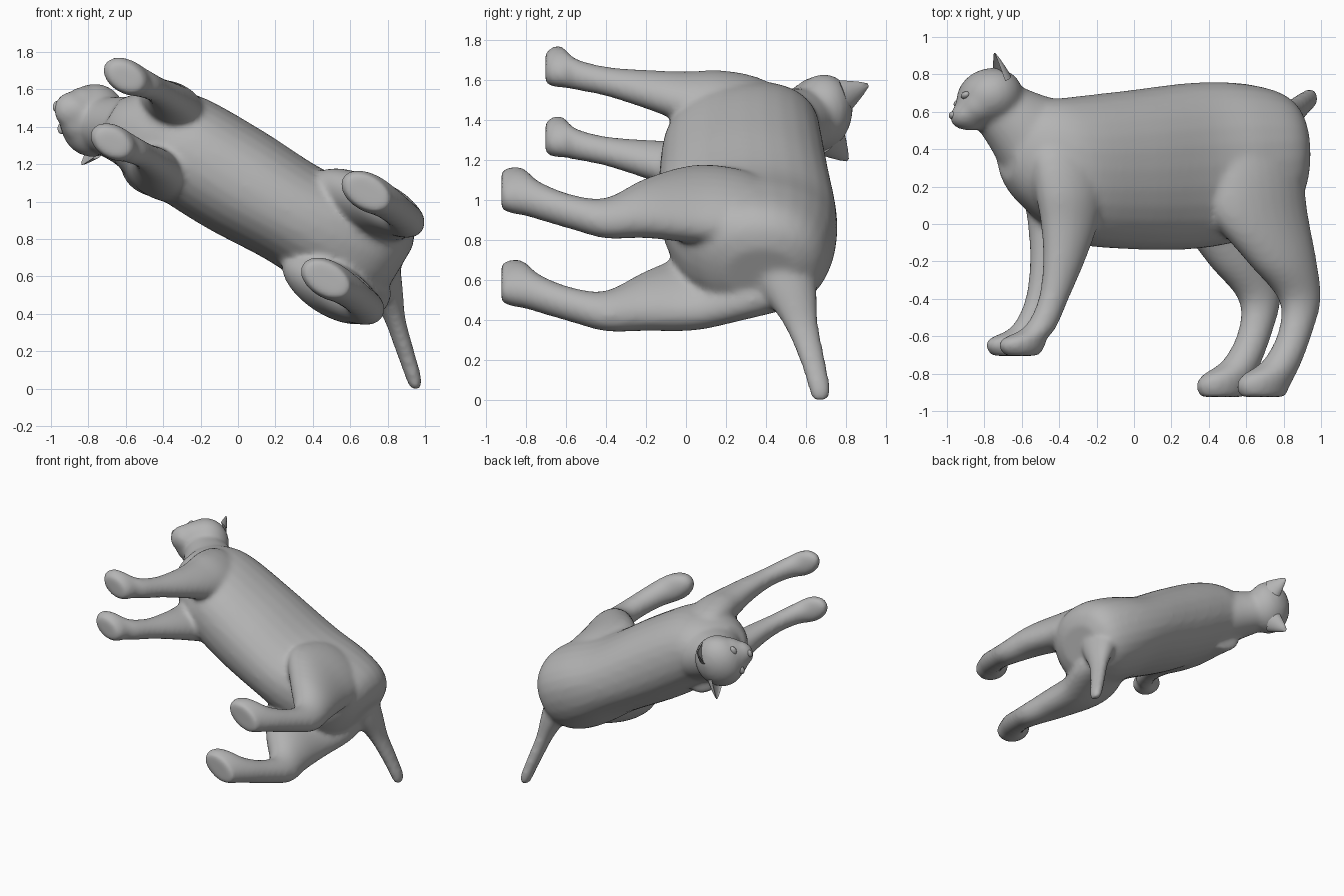
import bpy, bmesh, math
from mathutils import Vector, Matrix

cube = bpy.data.objects.get("Cube")
if cube:
    bpy.data.objects.remove(cube, do_unlink=True)

grey = bpy.data.materials.new("plain grey")
grey.use_nodes = True
GREY = (0.46, 0.46, 0.46, 1)
grey.diffuse_color = GREY
grey.node_tree.nodes["Principled BSDF"].inputs["Base Color"].default_value = GREY

# Body frame: T runs tailward, L points to the animal's left, UP is +y
T = Vector((0.857, 0, -0.515))
L = Vector((0.515, 0, 0.857))
UP = Vector((0, 1, 0))

# Head frame: turned and tilted relative to the body
HEAD = Vector((-0.772, 0.675, 1.435))
HF = Vector((-0.93, -0.25, 0.30)).normalized()
HL = Vector((0.28, 0.27, 0.92))
HL = (HL - HF * HL.dot(HF)).normalized()
HU = HF.cross(HL)


def head_point(f, l, u):
    return HEAD + HF * f + HL * l + HU * u


def spline(rows, steps=5):
    """Smoothly interpolate rows of numbers."""
    out = []
    for i in range(len(rows) - 1):
        a, b, c, d = (rows[max(0, min(len(rows) - 1, i + k))] for k in (-1, 0, 1, 2))
        for j in range(steps):
            t = j / steps
            out.append([0.5 * (2 * q + (r - p) * t + (2 * p - 5 * q + 4 * r - s) * t * t
                               + (3 * q - p - 3 * r + s) * t ** 3)
                        for p, q, r, s in zip(a, b, c, d)])
    return out + [list(rows[-1])]


def loft(bm, rows, u, v, n=28, power=1.0):
    """Skin rings given as rows of x, y, z, half width on u, half width on v."""
    rings = []
    for x, y, z, a, b in spline(rows):
        ring = []
        for k in range(n):
            w = 2 * math.pi * k / n
            c, s = math.cos(w), math.sin(w)
            c = math.copysign(abs(c) ** power, c)
            s = math.copysign(abs(s) ** power, s)
            ring.append(bm.verts.new(Vector((x, y, z)) + u * (a * c) + v * (b * s)))
        rings.append(ring)
    for r0, r1 in zip(rings, rings[1:]):
        for k in range(n):
            m = (k + 1) % n
            bm.faces.new((r0[k], r0[m], r1[m], r1[k]))
    bm.faces.new(rings[0])
    bm.faces.new(rings[-1])


def ellipsoid(bm, centre, rf, rl, ru):
    """Ellipsoid aligned with the head frame."""
    m = Matrix((HF * rf, HL * rl, HU * ru)).transposed().to_4x4()
    m.translation = centre
    bmesh.ops.create_uvsphere(bm, u_segments=28, v_segments=18, radius=1, matrix=m)


def finish(bm, name, angle=60):
    bmesh.ops.recalc_face_normals(bm, faces=bm.faces)
    me = bpy.data.meshes.new(name)
    bm.to_mesh(me)
    bm.free()
    me.materials.append(grey)
    ob = bpy.data.objects.new(name, me)
    bpy.context.collection.objects.link(ob)
    bpy.ops.object.select_all(action='DESELECT')
    ob.select_set(True)
    bpy.context.view_layer.objects.active = ob
    bpy.ops.object.shade_smooth_by_angle(angle=math.radians(angle))
    return ob


bm = bmesh.new()

# Torso: position along T, offset on L, height centre, half width, half height
torso = [(-1.34, 0.90, 0.38, 0.10, 0.14), (-1.27, 0.91, 0.37, 0.17, 0.23),
         (-1.13, 0.93, 0.34, 0.25, 0.32), (-0.95, 0.95, 0.29, 0.29, 0.39),
         (-0.60, 0.95, 0.29, 0.30, 0.425), (-0.22, 0.955, 0.31, 0.285, 0.445),
         (0.05, 0.97, 0.33, 0.315, 0.425), (0.25, 0.98, 0.35, 0.31, 0.37),
         (0.36, 0.98, 0.37, 0.25, 0.29), (0.41, 0.98, 0.38, 0.15, 0.18)]
rows = []
for s, l, y, w, h in torso:
    p = T * s + L * l
    rows.append((p.x, y, p.z, w, h))
loft(bm, rows, L, UP, power=0.92)

# Neck
neck_dir = Vector((-0.29, 0.23, 0.07)).normalized()
neck_up = neck_dir.cross(L).normalized()
loft(bm, [(-0.42, 0.38, 1.34, 0.26, 0.29), (-0.54, 0.47, 1.37, 0.205, 0.245),
          (-0.65, 0.56, 1.40, 0.175, 0.19), (-0.75, 0.645, 1.42, 0.15, 0.15)], L, neck_up)

# Skull, cheeks, muzzle and chin
ellipsoid(bm, head_point(0, 0, 0), 0.18, 0.20, 0.155)
ellipsoid(bm, head_point(0.08, 0, -0.035), 0.125, 0.155, 0.11)
ellipsoid(bm, head_point(0.145, 0, -0.06), 0.10, 0.10, 0.075)
ellipsoid(bm, head_point(0.12, 0, -0.10), 0.09, 0.07, 0.05)

# Left legs from shoulder or hip to sole: centre, half length on T, half width on L
front_leg = [(-0.42, 0.52, 1.41, 0.14, 0.11), (-0.37, 0.36, 1.46, 0.20, 0.135),
             (-0.345, 0.18, 1.495, 0.20, 0.135), (-0.345, 0.0, 1.515, 0.165, 0.115),
             (-0.375, -0.2, 1.555, 0.12, 0.088), (-0.43, -0.4, 1.595, 0.085, 0.07),
             (-0.50, -0.55, 1.63, 0.09, 0.075), (-0.585, -0.615, 1.665, 0.13, 0.09),
             (-0.60, -0.665, 1.668, 0.13, 0.088), (-0.60, -0.705, 1.662, 0.095, 0.068)]
rear_leg = [(0.60, 0.52, 0.90, 0.20, 0.13), (0.64, 0.30, 0.955, 0.28, 0.15),
            (0.67, 0.05, 0.98, 0.29, 0.15), (0.79, -0.2, 0.96, 0.205, 0.125),
            (0.885, -0.4, 0.91, 0.12, 0.095), (0.865, -0.57, 0.94, 0.095, 0.085),
            (0.795, -0.73, 0.995, 0.11, 0.09), (0.72, -0.81, 1.04, 0.155, 0.10),
            (0.69, -0.87, 1.05, 0.155, 0.10), (0.69, -0.925, 1.05, 0.13, 0.082)]
# Right legs are set across the body and lean inward above the given height
for leg, dx, dz, lean_x, lean_z, height in ((front_leg, -0.07, -0.35, 0, 0.25, 0.15),
                                            (rear_leg, -0.215, -0.465, 0.4, 0.3, -0.05)):
    loft(bm, leg, T, L)
    right = []
    for x, y, z, a, b in leg:
        rise = max(0, y - height)
        right.append((x + dx + lean_x * rise, y, z + dz + lean_z * rise, a, b))
    loft(bm, right, T, L)

# Tail
loft(bm, [(0.71, 0.44, 0.72, 0.15, 0.20), (0.775, 0.51, 0.55, 0.105, 0.145),
          (0.835, 0.575, 0.38, 0.06, 0.088), (0.89, 0.63, 0.21, 0.05, 0.066),
          (0.938, 0.668, 0.06, 0.043, 0.055), (0.95, 0.672, 0.0, 0.03, 0.04)],
     Vector((1, 0, 0)), UP)

# Fuse the shapes into one smooth skin
body = finish(bm, "body")
remesh = body.modifiers.new("fuse", 'REMESH')
remesh.mode = 'VOXEL'
remesh.voxel_size = 0.017
remesh.use_smooth_shade = True
relax = body.modifiers.new("relax", 'SMOOTH')
relax.factor = 0.5
relax.iterations = 10
for mod in ("fuse", "relax"):
    bpy.ops.object.modifier_apply(modifier=mod)
bpy.ops.object.shade_smooth_by_angle(angle=math.radians(60))

# Ears with a hollow front, and almond eyes, mirrored across the head
for side, label in ((1, "left"), (-1, "right")):
    bm = bmesh.new()
    base, tip = head_point(-0.05, side * 0.12, 0.075), head_point(-0.04, side * 0.205, 0.195)
    across = (HL - HU * side * 0.6).normalized()
    rings = []
    for t in (0, 0.35, 0.7, 0.94):
        c, k = base.lerp(tip, t), (1 - t) ** 0.8
        ring = []
        for i in range(16):
            w = 2 * math.pi * i / 16
            depth = 0.06 * math.sin(w)
            if depth > 0:
                depth *= -0.35      # front wall folds inward
            ring.append(bm.verts.new(c + across * (0.09 * k * math.cos(w)) + HF * (depth * k)))
        rings.append(ring)
    for r0, r1 in zip(rings, rings[1:]):
        for i in range(16):
            j = (i + 1) % 16
            bm.faces.new((r0[i], r0[j], r1[j], r1[i]))
    bm.faces.new(rings[0])
    bm.faces.new(rings[-1])
    finish(bm, label + "_ear")

    bm = bmesh.new()
    ellipsoid(bm, head_point(0.15, side * 0.085, 0.03), 0.025, 0.034, 0.02)
    finish(bm, label + "_eye")

# Nose
bm = bmesh.new()
ellipsoid(bm, head_point(0.228, 0, -0.04), 0.02, 0.03, 0.02)
finish(bm, "nose")
